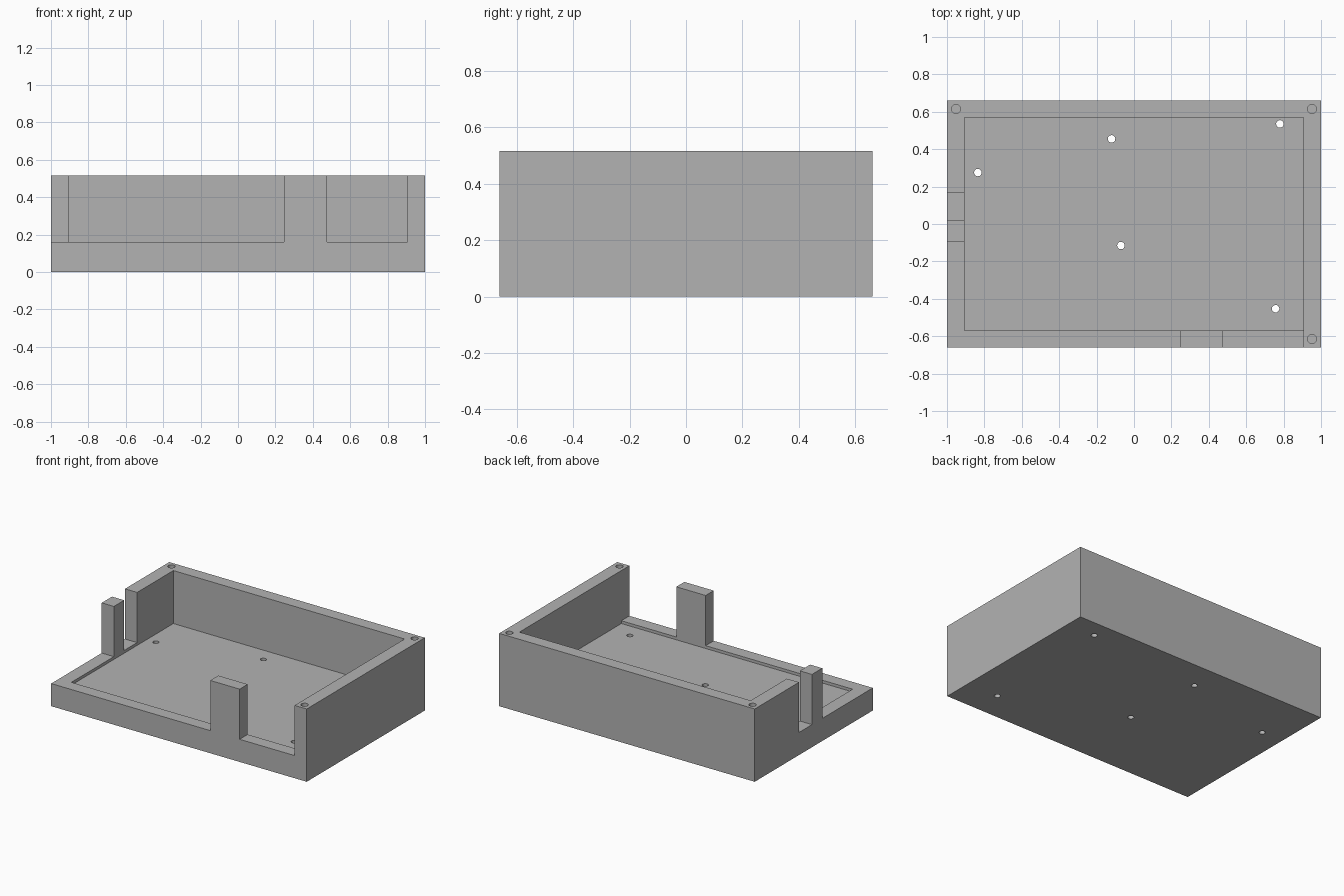
import bpy
import math
from mathutils import Vector

default = bpy.data.objects.get("Cube")
if default:
    bpy.data.objects.remove(default, do_unlink=True)

# Main dimensions
HALF_X, HALF_Y, HEIGHT = 1.0, 0.66, 0.515
IN_X, IN_Y = 0.905, 0.57
FLOOR, LEDGE = 0.14, 0.16
OUT = 1.2  # cutters reach past the body

grey = bpy.data.materials.new("plain grey")
grey.use_nodes = True
colour = (0.45, 0.45, 0.45, 1)
grey.diffuse_color = colour
grey.node_tree.nodes["Principled BSDF"].inputs["Base Color"].default_value = colour


def box(name, low, high):
    low, high = Vector(low), Vector(high)
    bpy.ops.mesh.primitive_cube_add(size=1, location=(low + high) / 2)
    obj = bpy.context.object
    obj.name = name
    obj.scale = high - low
    bpy.ops.object.transform_apply(location=True, rotation=False, scale=True)
    obj.data.materials.append(grey)
    return obj


def cylinder(name, x, y, radius, low, high):
    bpy.ops.mesh.primitive_cylinder_add(vertices=24, radius=radius, depth=high - low,
                                        location=(x, y, (low + high) / 2))
    obj = bpy.context.object
    obj.name = name
    obj.data.materials.append(grey)
    return obj


def cut(body, cutter):
    cutter.hide_render = True
    mod = body.modifiers.new(cutter.name, 'BOOLEAN')
    mod.operation = 'DIFFERENCE'
    mod.solver = 'EXACT'
    mod.object = cutter
    bpy.ops.object.select_all(action='DESELECT')
    body.select_set(True)
    bpy.context.view_layer.objects.active = body
    bpy.ops.object.modifier_apply(modifier=mod.name)
    bpy.data.objects.remove(cutter, do_unlink=True)


# Solid block hollowed into a tray
tray = box("enclosure_tray", (-HALF_X, -HALF_Y, 0), (HALF_X, HALF_Y, HEIGHT))
cut(tray, box("cavity", (-IN_X, -IN_Y, FLOOR), (IN_X, IN_Y, OUT)))

# Openings in the front wall, leaving one post
for x0, x1 in ((-OUT, 0.245), (0.475, IN_X)):
    cut(tray, box("front_opening", (x0, -OUT, LEDGE), (x1, -0.5, OUT)))

# Openings in the side wall, leaving one post
for y0, y1 in ((-OUT, -0.095), (0.02, 0.165)):
    cut(tray, box("side_opening", (-OUT, y0, LEDGE), (-0.8, y1, OUT)))

# Blind screw holes in the rim corners
for x, y in ((-0.952, 0.615), (0.952, 0.615), (0.952, -0.615)):
    cut(tray, cylinder("rim_hole", x, y, 0.024, 0.3, 0.7))

# Mounting holes through the floor
for x, y in ((-0.835, 0.275), (-0.12, 0.455), (0.78, 0.535), (-0.07, -0.115), (0.757, -0.453)):
    cut(tray, cylinder("floor_hole", x, y, 0.02, -0.2, 0.3))

bpy.ops.object.shade_smooth_by_angle(angle=math.radians(30))
